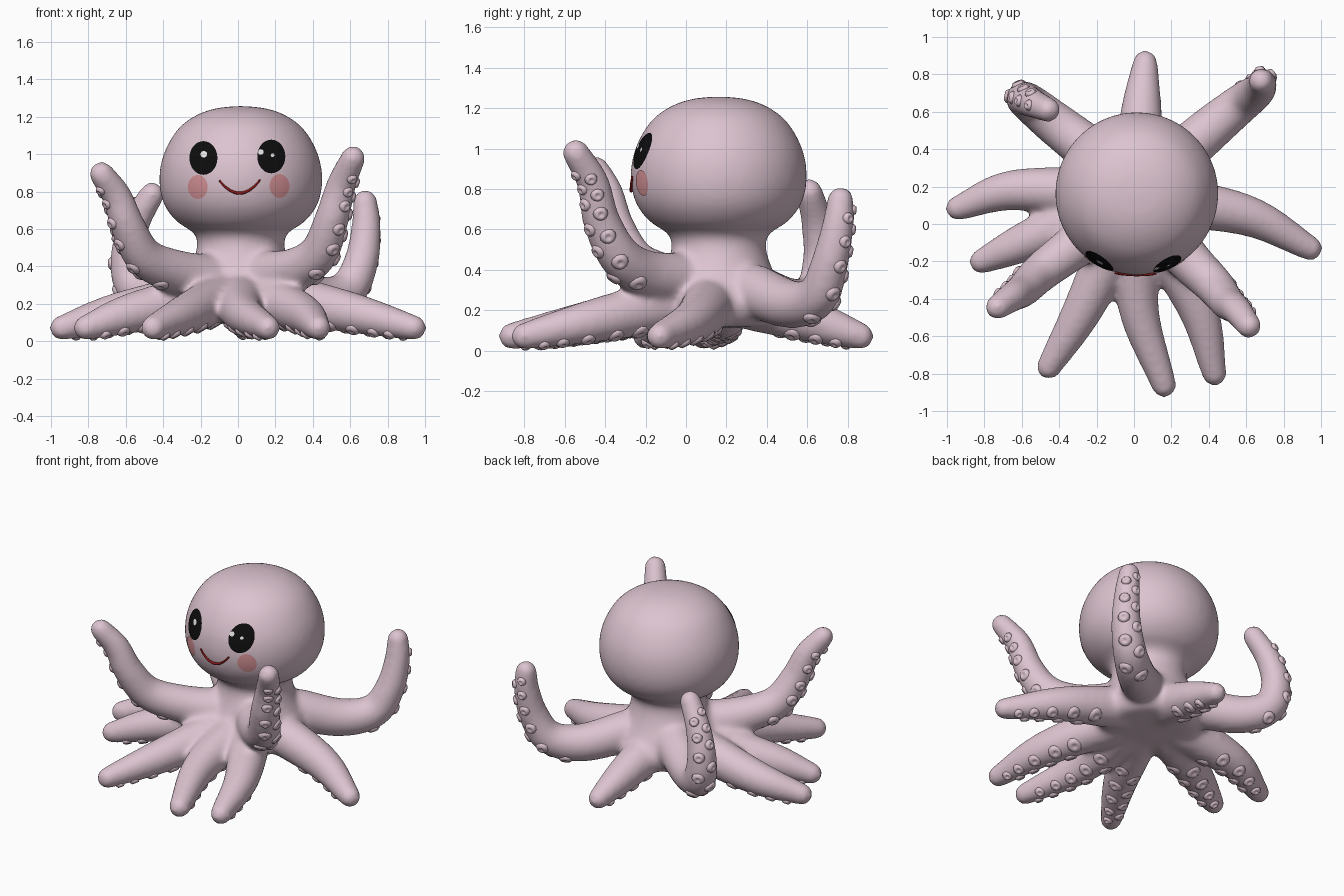
import bpy, bmesh, math
from mathutils import Vector, Matrix
from mathutils.bvhtree import BVHTree

if "Cube" in bpy.data.objects:
    bpy.data.objects.remove(bpy.data.objects["Cube"])

CX, CY = 0.015, 0.162          # body axis


def material(name, rgb):
    m = bpy.data.materials.new(name)
    m.diffuse_color = (*rgb, 1)
    m.use_nodes = True
    m.node_tree.nodes["Principled BSDF"].inputs["Base Color"].default_value = m.diffuse_color
    return m


SKIN = material("pale_mauve_skin", (0.72, 0.55, 0.63))
BLACK = material("eye_black", (0.004, 0.004, 0.004))
WHITE = material("highlight_white", (0.85, 0.85, 0.85))
BLUSH = material("cheek_pink", (0.68, 0.29, 0.31))
RED = material("mouth_red", (0.24, 0.008, 0.008))


def finish(bm, name, mat):
    bmesh.ops.recalc_face_normals(bm, faces=bm.faces)
    me = bpy.data.meshes.new(name)
    bm.to_mesh(me)
    bm.free()
    me.polygons.foreach_set("use_smooth", [True] * len(me.polygons))
    me.materials.append(mat)
    ob = bpy.data.objects.new(name, me)
    bpy.context.collection.objects.link(ob)
    return ob


def spline(pts, n=8):
    """Catmull-Rom curve through the points."""
    p = [2 * pts[0] - pts[1]] + pts + [2 * pts[-1] - pts[-2]]
    out = []
    for i in range(1, len(p) - 2):
        a, b, c, d = p[i - 1:i + 3]
        for k in range(n):
            t = k / n
            out.append(0.5 * (2 * b + (c - a) * t + (2 * a - 5 * b + 4 * c - d) * t * t
                              + (3 * b - a - 3 * c + d) * t ** 3))
    return out + [pts[-1]]


def frames(path, facing=None):
    """Point, side and underside direction along a path."""
    chord = Vector((*facing, 0)) if facing else path[-1] - path[0]
    side0 = Vector((-chord.y, chord.x, 0)).normalized()
    out = []
    for i, p in enumerate(path):
        t = (path[min(i + 1, len(path) - 1)] - path[max(i - 1, 0)]).normalized()
        s = (side0 - t * side0.dot(t)).normalized()
        out.append((p, s, s.cross(t)))
    return out


def skin_rings(bm, rings):
    for a, b in zip(rings, rings[1:]):
        for k in range(len(a)):
            j = (k + 1) % len(a)
            bm.faces.new((a[k], a[j], b[j], b[k]))
    bm.faces.new(rings[0])
    bm.faces.new(rings[-1])


def tube(bm, frs, radii, seg=20):
    rings = []
    for (p, s, u), r in zip(frs, radii):
        angs = [2 * math.pi * k / seg for k in range(seg)]
        rings.append([bm.verts.new(p + r * (math.cos(a) * s + math.sin(a) * u)) for a in angs])
    skin_rings(bm, rings)
    bmesh.ops.create_icosphere(bm, subdivisions=3, radius=radii[-1],
                               matrix=Matrix.Translation(frs[-1][0]))


def lathe(bm, prof, mat=Matrix(), seg=64):
    rings = []
    for r, z in prof:
        rings.append([bm.verts.new(mat @ Vector((r * math.cos(2 * math.pi * k / seg),
                                                 r * math.sin(2 * math.pi * k / seg), z)))
                      for k in range(seg)])
    skin_rings(bm, rings)


# head, neck and skirt as one turned profile
body = bmesh.new()
profile = [(0.02, 1.258), (0.13, 1.246), (0.23, 1.213), (0.322, 1.150), (0.386, 1.06),
           (0.425, 0.96), (0.436, 0.86), (0.424, 0.77), (0.39, 0.695), (0.33, 0.63),
           (0.262, 0.588), (0.232, 0.54), (0.242, 0.47), (0.272, 0.39), (0.315, 0.31),
           (0.345, 0.24), (0.32, 0.16), (0.25, 0.12), (0.02, 0.115)]
smooth_profile = [(max(v.x, 0.01), v.y) for v in spline([Vector(p) for p in profile], 4)]
lathe(body, smooth_profile, Matrix.Translation((CX, CY, 0)))

# resting tentacles: middle x, y and tip x, y
resting = [(0.04, 0.62, 0.06, 0.863), (0.62, 0.04, 0.942, -0.13), (0.34, -0.45, 0.43, -0.80),
           (0.025, -0.45, 0.16, -0.862), (-0.27, -0.45, -0.455, -0.765),
           (-0.57, -0.09, -0.815, -0.2), (-0.65, 0.18, -0.942, 0.085)]
tentacles = []
for mx, my, tx, ty in resting:
    c, m, t = Vector((CX, CY, 0.24)), Vector((mx, my, 0.15)), Vector((tx, ty, 0.072))
    root = c.lerp(m, 0.3)
    root.z = 0.24
    tentacles.append(([root, m, t], None, 1.4))

# raised tentacles curl upward, each with the direction its suckers face
raised = [
    ([(.2, .33, .30), (.42, .52, .23), (.58, .65, .27), (.66, .71, .43), (.685, .75, .61), (.68, .765, .745)], (.35, 1)),
    ([(.15, -.02, .35), (.3, -.2, .38), (.43, -.33, .47), (.5, -.42, .65), (.55, -.46, .83), (.615, -.545, .98)], (1, -.4)),
    ([(-.15, 0, .33), (-.33, -.13, .37), (-.5, -.26, .45), (-.59, -.35, .62), (-.65, -.39, .78), (-.73, -.445, .895)], (-1, .05)),
    ([(-.15, .33, .30), (-.4, .52, .24), (-.55, .64, .29), (-.59, .67, .45), (-.55, .65, .63), (-.46, .61, .785)], (-1, .8))]
tentacles += [([Vector(p) for p in r], f, 0.95) for r, f in raised]

suckers = bmesh.new()
for pts, facing, power in tentacles:
    path = spline(pts, 60 // (len(pts) - 1))
    frs = frames(path, facing)
    n = len(path) - 1
    radii = [0.134 - 0.066 * (i / n) ** power for i in range(n + 1)]
    tube(body, frs, radii)
    # two rows of soft dimpled suckers along the underside
    dist, last, row = 0, 0, 0
    for i in range(1, int(n * 0.95)):
        dist += (path[i] - path[i - 1]).length
        r = radii[i]
        if i < n * 0.28 or dist - last < 0.55 * r:
            continue
        last, row = dist, row + 1
        p, s, u = frs[i]
        a = 0.5 if row % 2 else -0.5
        nrm = math.cos(a) * u + math.sin(a) * s
        m = Matrix.Translation(p + nrm * r * 0.95) @ nrm.to_track_quat('Z', 'Y').to_matrix().to_4x4()
        q = 0.3 * r
        lathe(suckers, [(q * 1.5, -0.012), (q * 1.15, 0.004), (q * 0.85, 0.013), (q * 0.5, 0.012),
                        (q * 0.2, 0.006)], m, 12)
for v in suckers.verts:
    v.co.z = max(v.co.z, 0)

# fuse body and tentacles into one soft skin
ob = finish(body, "body_with_tentacles", SKIN)
rm = ob.modifiers.new("fuse", 'REMESH')
rm.mode = 'VOXEL'
rm.voxel_size = 0.016
rm.use_smooth_shade = True
sm = ob.modifiers.new("soften", 'SMOOTH')
sm.factor = 0.5
sm.iterations = 20
dg = bpy.context.evaluated_depsgraph_get()
fused = bpy.data.meshes.new_from_object(ob.evaluated_get(dg))
ob.modifiers.clear()
ob.data = fused
fused.polygons.foreach_set("use_smooth", [True] * len(fused.polygons))
if not fused.materials:
    fused.materials.append(SKIN)
finish(suckers, "suckers", SKIN)

# face details are laid onto the head surface
tree = BVHTree.FromPolygons([v.co for v in fused.vertices], [p.vertices for p in fused.polygons])


def on_face(x, z, lift):
    hit, nrm, _, _ = tree.ray_cast(Vector((x, -2, z)), Vector((0, 1, 0)))
    return hit + Vector((0, -lift, 0))


def patch(name, x, z, rx, rz, lift, mat, seg=32, rings=6):
    bm = bmesh.new()
    prev, centre = None, bm.verts.new(on_face(x, z, lift))
    for j in range(1, rings + 1):
        f = j / rings
        ring = [bm.verts.new(on_face(x + f * rx * math.cos(2 * math.pi * k / seg),
                                     z + f * rz * math.sin(2 * math.pi * k / seg), lift))
                for k in range(seg)]
        for k in range(seg):
            n = (k + 1) % seg
            bm.faces.new((prev[k], prev[n], ring[n], ring[k]) if prev else (centre, ring[n], ring[k]))
        prev = ring
    o = finish(bm, name, mat)
    if sum(p.normal.y for p in o.data.polygons) > 0:
        o.data.flip_normals()


patch("left_eye", -0.185, 0.98, 0.075, 0.09, 0.006, BLACK)
patch("right_eye", 0.178, 0.988, 0.075, 0.09, 0.006, BLACK)
patch("left_eye_highlight", -0.183, 1.0, 0.018, 0.018, 0.009, WHITE, 16, 2)
patch("right_eye_highlight", 0.122, 1.012, 0.015, 0.015, 0.009, WHITE, 16, 2)
patch("right_eye_glint", 0.185, 0.995, 0.010, 0.010, 0.009, WHITE, 16, 2)
patch("left_cheek", -0.215, 0.825, 0.053, 0.064, 0.005, BLUSH)
patch("right_cheek", 0.222, 0.83, 0.053, 0.064, 0.005, BLUSH)

# smiling mouth
mouth = bmesh.new()
line = [on_face(0.008 + 0.108 * t, 0.792 + 0.068 * t * t, 0.006) for t in [i / 12 - 1 for i in range(25)]]
tube(mouth, frames(line), [0.009 - 0.004 * abs(i / 12 - 1) for i in range(25)], 10)
finish(mouth, "mouth", RED)
